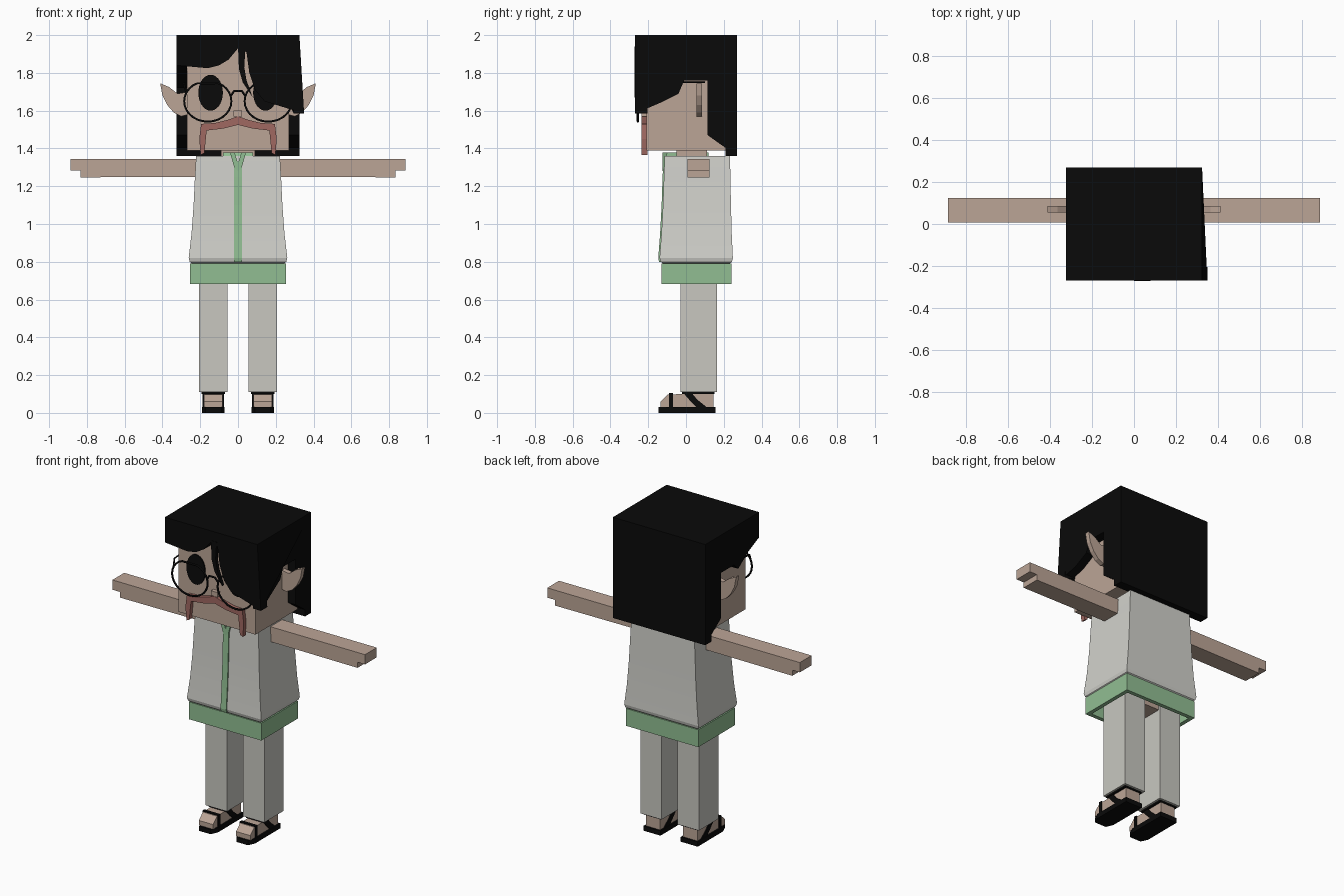
import bpy, bmesh, math
from mathutils import Vector

cube = bpy.data.objects.get("Cube")
if cube:
    bpy.data.objects.remove(cube, do_unlink=True)


def material(name, r, g, b):
    m = bpy.data.materials.new(name)
    m.use_nodes = True
    m.diffuse_color = (r, g, b, 1)
    node = next(n for n in m.node_tree.nodes if n.type == "BSDF_PRINCIPLED")
    node.inputs["Base Color"].default_value = (r, g, b, 1)
    node.inputs["Roughness"].default_value = 0.9
    return m


skin = material("skin", 0.5, 0.375, 0.305)
black = material("black", 0.003, 0.003, 0.003)
white = material("shirt_white", 0.64, 0.64, 0.6)
cream = material("trouser_grey", 0.58, 0.575, 0.53)
green = material("soft_green", 0.285, 0.515, 0.29)
red = material("moustache_red", 0.35, 0.14, 0.12)


def finish(name, bm, mat):
    bmesh.ops.recalc_face_normals(bm, faces=bm.faces)
    me = bpy.data.meshes.new(name)
    bm.to_mesh(me)
    bm.free()
    me.materials.append(mat)
    ob = bpy.data.objects.new(name, me)
    bpy.context.collection.objects.link(ob)
    return ob


def prism(name, pts, axis, lo, hi, mat):
    """Extrude a 2D outline along an axis (outline uses the other two, in order)."""
    bm = bmesh.new()

    def at(p, d):
        c = list(p)
        c.insert("xyz".index(axis), d)
        return bm.verts.new(c)
    a = [at(p, lo) for p in pts]
    b = [at(p, hi) for p in pts]
    bm.faces.new(a)
    bm.faces.new(b[::-1])
    for i in range(len(pts)):
        j = (i + 1) % len(pts)
        bm.faces.new((a[i], b[i], b[j], a[j]))
    return finish(name, bm, mat)


def box(name, x0, x1, y0, y1, z0, z1, mat):
    return prism(name, [(x0, y0), (x1, y0), (x1, y1), (x0, y1)], "z", z0, z1, mat)


def loft(name, levels, mat):
    """Stack of rectangles: (z, half width, front y, back y), capped at both ends."""
    bm = bmesh.new()
    rings = [[bm.verts.new(c) for c in ((-w, f, z), (w, f, z), (w, b, z), (-w, b, z))]
             for z, w, f, b in levels]
    bm.faces.new(rings[0])
    bm.faces.new(rings[-1][::-1])
    for r, s in zip(rings, rings[1:]):
        for i in range(4):
            j = (i + 1) % 4
            bm.faces.new((r[i], r[j], s[j], s[i]))
    return finish(name, bm, mat)


def wire(name, pts, radius, mat, closed=False):
    cu = bpy.data.curves.new(name, "CURVE")
    cu.dimensions = "3D"
    cu.bevel_depth = radius
    cu.bevel_resolution = 1
    cu.use_fill_caps = True
    sp = cu.splines.new("POLY")
    sp.points.add(len(pts) - 1)
    for p, c in zip(sp.points, pts):
        p.co = (*c, 1)
    sp.use_cyclic_u = closed
    cu.materials.append(mat)
    ob = bpy.data.objects.new(name, cu)
    bpy.context.collection.objects.link(ob)
    bpy.ops.object.select_all(action="DESELECT")
    ob.select_set(True)
    bpy.context.view_layer.objects.active = ob
    bpy.ops.object.convert(target="MESH")
    return ob


# Head and neck
box("head", -0.27, 0.27, -0.21, 0.23, 1.39, 1.96, skin)
box("neck", -0.09, 0.09, -0.05, 0.11, 1.34, 1.4, skin)
box("nose", -0.025, 0.022, -0.235, -0.2, 1.57, 1.6, skin)

# Hair: cap, back, fringe, loose strand and the two side panels
box("hair_top", -0.325, 0.325, -0.27, 0.27, 1.94, 2.0, black)
box("hair_back", -0.325, 0.325, 0.21, 0.27, 1.36, 2.0, black)
prism("hair_fringe", [(-0.325, 2), (0.325, 2), (0.325, 1.82), (0.35, 1.585), (0.22, 1.625),
                      (0.14, 1.65), (0.09, 1.71), (0.06, 1.8), (0.045, 1.91), (0.0, 1.93),
                      (-0.05, 1.87), (-0.1, 1.84), (-0.16, 1.825), (-0.325, 1.84)],
      "y", -0.27, -0.205, black)
prism("hair_strand", [(0.0, 1.94), (0.04, 1.94), (0.033, 1.83), (0.045, 1.76), (0.078, 1.67),
                      (0.025, 1.75), (0.005, 1.82)], "y", -0.272, -0.25, black)
back_edge = [(0.115, 1.47), (0.27, 1.36), (0.27, 2.0)]
left_panel = prism("hair_left_panel", [(-0.27, 2), (-0.27, 1.585), (-0.14, 1.64), (-0.04, 1.69),
                                       (-0.01, 1.76), (0.115, 1.76)] + back_edge,
                   "x", 0.27, 0.325, black)
for v in left_panel.data.vertices:
    if v.co.y < -0.2 and v.co.z < 1.65:
        v.co.x += 0.025
prism("hair_right_panel", [(-0.27, 2), (-0.27, 1.84), (-0.16, 1.79), (-0.06, 1.72),
                           (-0.02, 1.76), (0.115, 1.76)] + back_edge,
      "x", -0.325, -0.27, black)

# Moustache
half = [(0.06, 1.55), (0.12, 1.535), (0.195, 1.53), (0.205, 1.45), (0.198, 1.365),
        (0.178, 1.375), (0.166, 1.495), (0.08, 1.505)]
prism("moustache", [(0, 1.57)] + half + [(0, 1.525)] + [(-x, z) for x, z in half[::-1]],
      "y", -0.235, -0.205, red)

# Eyes, glasses, ears, arms, legs and sandals on both sides
for s, side in ((1, "left"), (-1, "right")):
    ring = [2 * math.pi * i / 28 for i in range(28)]
    prism(side + "_eye", [(s * 0.145 + 0.065 * math.cos(a), 1.695 + 0.095 * math.sin(a))
                          for a in ring], "y", -0.218, -0.209, black)
    wire(side + "_lens_rim", [(s * 0.16 + 0.125 * math.cos(a), -0.255,
                               min(1.65 + 0.108 * math.sin(a), 1.745)) for a in ring],
         0.006, black, True)
    wire(side + "_temple", [(s * 0.275, -0.255, 1.7), (s * 0.285, -0.23, 1.735),
                            (s * 0.285, -0.02, 1.75), (s * 0.285, 0.1, 1.75)], 0.005, black)

    prism(side + "_ear", [(s * x, z) for x, z in (
        (0.26, 1.7), (0.32, 1.69), (0.365, 1.725), (0.412, 1.745), (0.4, 1.68),
        (0.375, 1.63), (0.34, 1.59), (0.3, 1.57), (0.26, 1.58))], "y", 0.055, 0.085, skin)

    prism(side + "_arm", [(s * x, z) for x, z in (
        (0.2, 1.345), (0.888, 1.345), (0.888, 1.283), (0.835, 1.283), (0.835, 1.247),
        (0.2, 1.25))], "y", 0.007, 0.125, skin)

    c = s * 0.131
    box(side + "_trouser_leg", c - 0.075, c + 0.075, -0.03, 0.165, 0.11, 0.78, cream)

    def span(name, pts, w, mat):
        return prism(side + name, pts, "x", c - w, c + w, mat)

    prism(side + "_sole", [(c - 0.06, 0.155), (c - 0.06, -0.1), (c - 0.04, -0.145),
                           (c + 0.04, -0.145), (c + 0.06, -0.1), (c + 0.06, 0.155)],
          "z", 0, 0.03, black)
    span("_foot", [(-0.135, 0.03), (-0.135, 0.06), (-0.095, 0.098), (0.03, 0.1), (0.03, 0.115),
                   (0.145, 0.115), (0.145, 0.03)], 0.05, skin)
    span("_toe_strap", [(-0.09, 0.03), (-0.09, 0.104), (-0.07, 0.104), (-0.07, 0.03)],
         0.056, black)
    span("_ankle_strap", [(-0.015, 0.106), (0.03, 0.106), (0.06, 0.07), (0.11, 0.03),
                          (0.055, 0.03), (0.03, 0.055)], 0.056, black)
    box(side + "_ankle_band", c - 0.062, c + 0.062, -0.02, 0.15, 0.1, 0.112, black)

wire("glasses_bridge", [(-0.037, -0.255, 1.68), (-0.02, -0.26, 1.705), (0.02, -0.26, 1.705),
                        (0.037, -0.255, 1.68)], 0.006, black)

# Flared shirt
shirt = loft("shirt", [(1.36, 0.222, -0.113, 0.233), (1.25, 0.228, -0.117, 0.235),
                       (1.1, 0.235, -0.122, 0.238), (0.95, 0.246, -0.13, 0.242),
                       (0.82, 0.261, -0.14, 0.248), (0.8, 0.256, -0.134, 0.243),
                       (0.785, 0.235, -0.115, 0.225)], white)
bpy.ops.object.select_all(action="DESELECT")
shirt.select_set(True)
bpy.context.view_layer.objects.active = shirt
bpy.ops.object.shade_smooth_by_angle(angle=math.radians(15))

# Green placket following the shirt front, collar and lapels
front = [(-0.113, 1.33), (-0.117, 1.25), (-0.122, 1.1), (-0.13, 0.95), (-0.14, 0.82),
         (-0.136, 0.8)]
prism("placket", [(y - 0.007, z) for y, z in front] + [(y + 0.01, z) for y, z in front[::-1]],
      "x", -0.02, 0.02, green)
loft("collar", [(1.35, 0.08, -0.11, 0.12), (1.378, 0.08, -0.1, 0.12)], green)
for s, side in ((1, "left"), (-1, "right")):
    prism(side + "_lapel", [(s * x, z) for x, z in ((0.042, 1.378), (0.018, 1.378),
                                                    (0, 1.32), (0, 1.28), (0.02, 1.3))],
          "y", -0.125, -0.1, green)

# Hollow green hem and the body seen inside it
loft("hem", [(0.792, 0.255, -0.13, 0.24), (0.682, 0.255, -0.13, 0.24),
             (0.682, 0.23, -0.105, 0.215), (0.77, 0.23, -0.105, 0.215)], green)
box("hips", -0.2, 0.2, -0.02, 0.155, 0.7, 0.79, skin)
